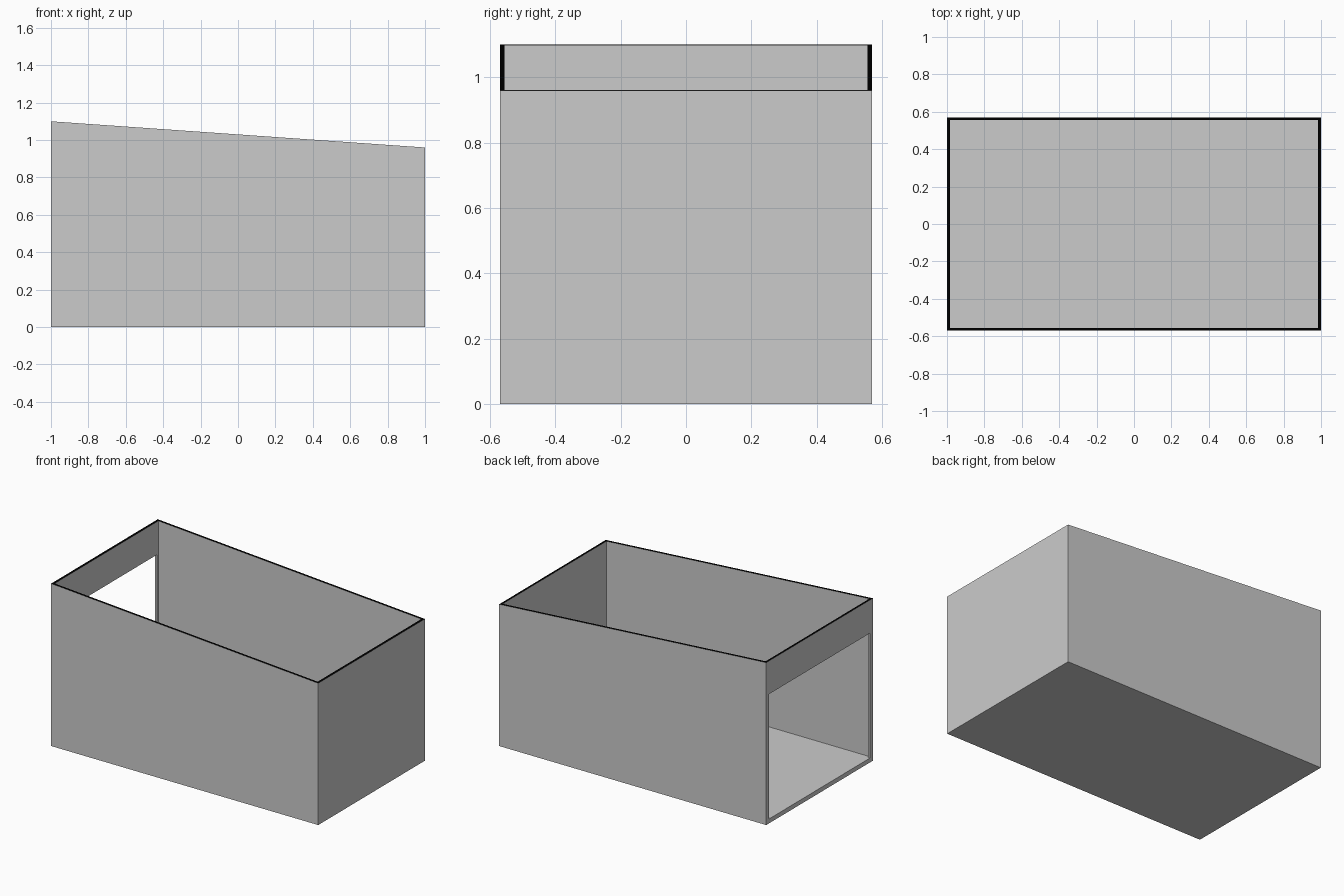
import bpy, bmesh
from mathutils import Vector

if "Cube" in bpy.data.objects:
    bpy.data.objects.remove(bpy.data.objects["Cube"])

T = 0.015          # wall thickness
FLOOR = 0.03       # floor thickness
W = 0.57           # half depth
HIGH, LOW = 1.10, 0.96


def material(name, rgb):
    m = bpy.data.materials.new(name)
    m.diffuse_color = (*rgb, 1)
    m.use_nodes = True
    m.node_tree.nodes["Principled BSDF"].inputs["Base Color"].default_value = m.diffuse_color
    return m


def prism(name, x0, x1, y, z0, z_left, z_right):
    """Block with a top that slopes along x."""
    bm = bmesh.new()
    profile = [(x0, z0), (x1, z0), (x1, z_right), (x0, z_left)]
    face = bm.faces.new([bm.verts.new((px, -y, pz)) for px, pz in profile])
    ext = bmesh.ops.extrude_face_region(bm, geom=[face])
    moved = [v for v in ext["geom"] if isinstance(v, bmesh.types.BMVert)]
    bmesh.ops.translate(bm, verts=moved, vec=Vector((0, 2 * y, 0)))
    bmesh.ops.recalc_face_normals(bm, faces=bm.faces)
    for f in bm.faces:
        f.material_index = 0
    me = bpy.data.meshes.new(name)
    bm.to_mesh(me)
    bm.free()
    ob = bpy.data.objects.new(name, me)
    bpy.context.collection.objects.link(ob)
    return ob


# Outer shell with sloping top; the cut rim is dark
shell = prism("open_box", -1, 1, W, 0, HIGH, LOW)
shell.data.materials.append(material("grey", (0.8, 0.8, 0.8)))
shell.data.materials.append(material("dark_rim", (0.0, 0.0, 0.0)))
for p in shell.data.polygons:
    if p.normal.z > 0.5:
        p.material_index = 1

# Hollow interior and end-wall opening
cavity = prism("cavity_cutter", -1 + T, 1 - T, W - T, FLOOR, 1.5, 1.5)
opening = prism("opening_cutter", -1.1, -0.9, 0.538, FLOOR, 0.875, 0.875)
for cutter in (cavity, opening):
    mod = shell.modifiers.new(cutter.name, 'BOOLEAN')
    mod.operation = 'DIFFERENCE'
    mod.solver = 'EXACT'
    mod.object = cutter
    cutter.hide_render = True
    cutter.display_type = 'WIRE'
